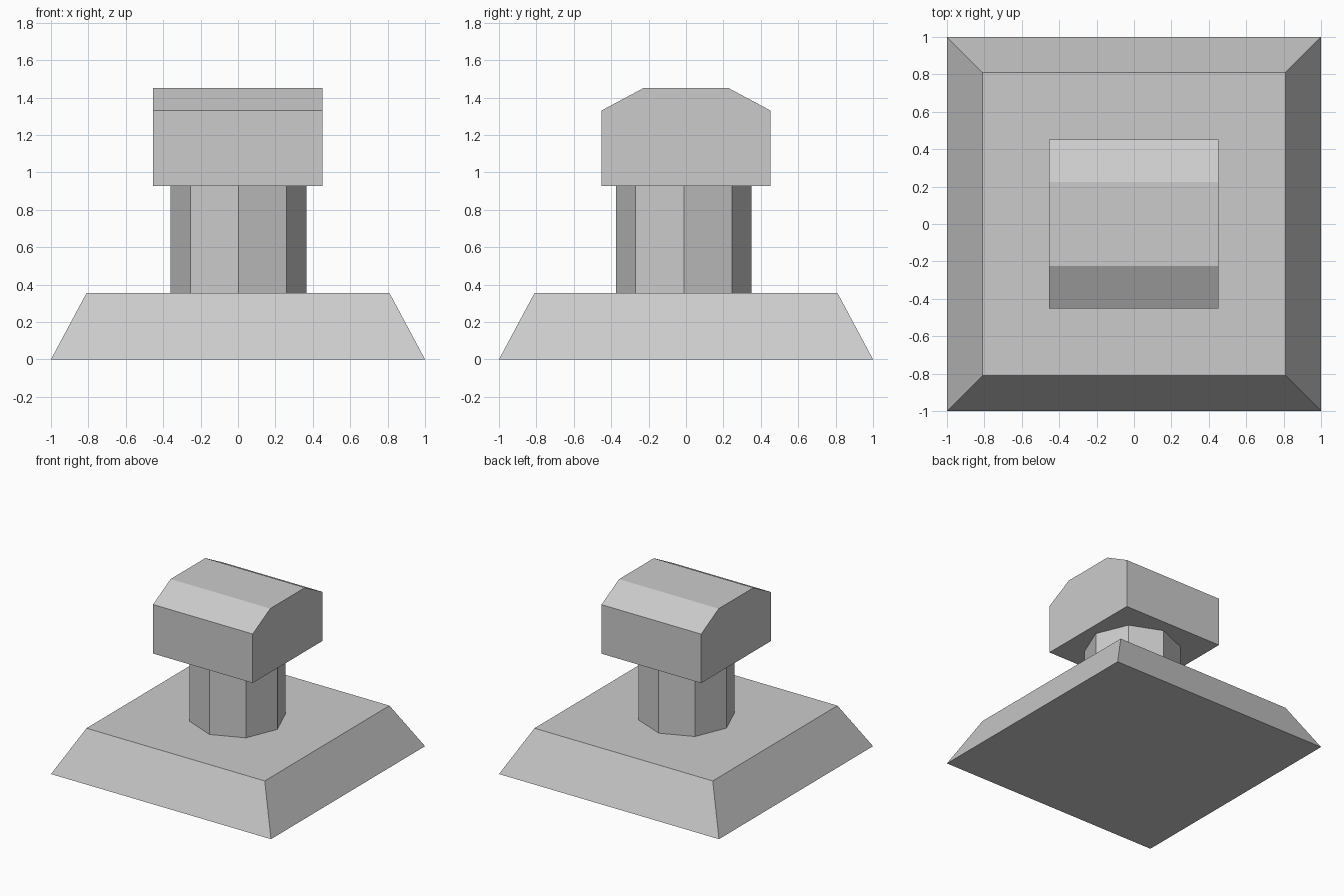
import bpy
import bmesh
from math import radians
from mathutils import Matrix

if "Cube" in bpy.data.objects:
    bpy.data.objects.remove(bpy.data.objects["Cube"])


def make_object(name, bm):
    bmesh.ops.recalc_face_normals(bm, faces=bm.faces)
    mesh = bpy.data.meshes.new(name)
    bm.to_mesh(mesh)
    bm.free()
    obj = bpy.data.objects.new(name, mesh)
    bpy.context.collection.objects.link(obj)
    return obj


def extrude_profile(name, profile, x0, x1):
    """Extrude a closed (y, z) outline along x."""
    bm = bmesh.new()
    face = bm.faces.new([bm.verts.new((x0, y, z)) for y, z in profile])
    ext = bmesh.ops.extrude_face_region(bm, geom=[face])["geom"]
    verts = [g for g in ext if isinstance(g, bmesh.types.BMVert)]
    bmesh.ops.translate(bm, verts=verts, vec=(x1 - x0, 0, 0))
    return make_object(name, bm)


def prism(name, sides, r0, r1, z0, z1, turn=0.0, centre=(0, 0)):
    """Straight or tapered prism standing on z0."""
    bm = bmesh.new()
    place = (Matrix.Translation((*centre, (z0 + z1) / 2))
             @ Matrix.Rotation(radians(turn), 4, 'Z'))
    bmesh.ops.create_cone(bm, cap_ends=True, segments=sides, radius1=r0,
                          radius2=r1, depth=z1 - z0, matrix=place)
    return make_object(name, bm)


# Sloped square base
ROOT2 = 2 ** 0.5
prism("base", 4, ROOT2, 0.81 * ROOT2, 0, 0.355, turn=45)

# Eight-sided column, slightly off centre
prism("column", 8, 0.363, 0.363, 0.355, 0.927, centre=(0.003, -0.012))

# Block head with two sloped top edges
extrude_profile("head", [(-0.453, 0.927), (0.453, 0.927), (0.453, 1.33),
                         (0.225, 1.452), (-0.225, 1.452), (-0.453, 1.33)],
                -0.455, 0.451)
